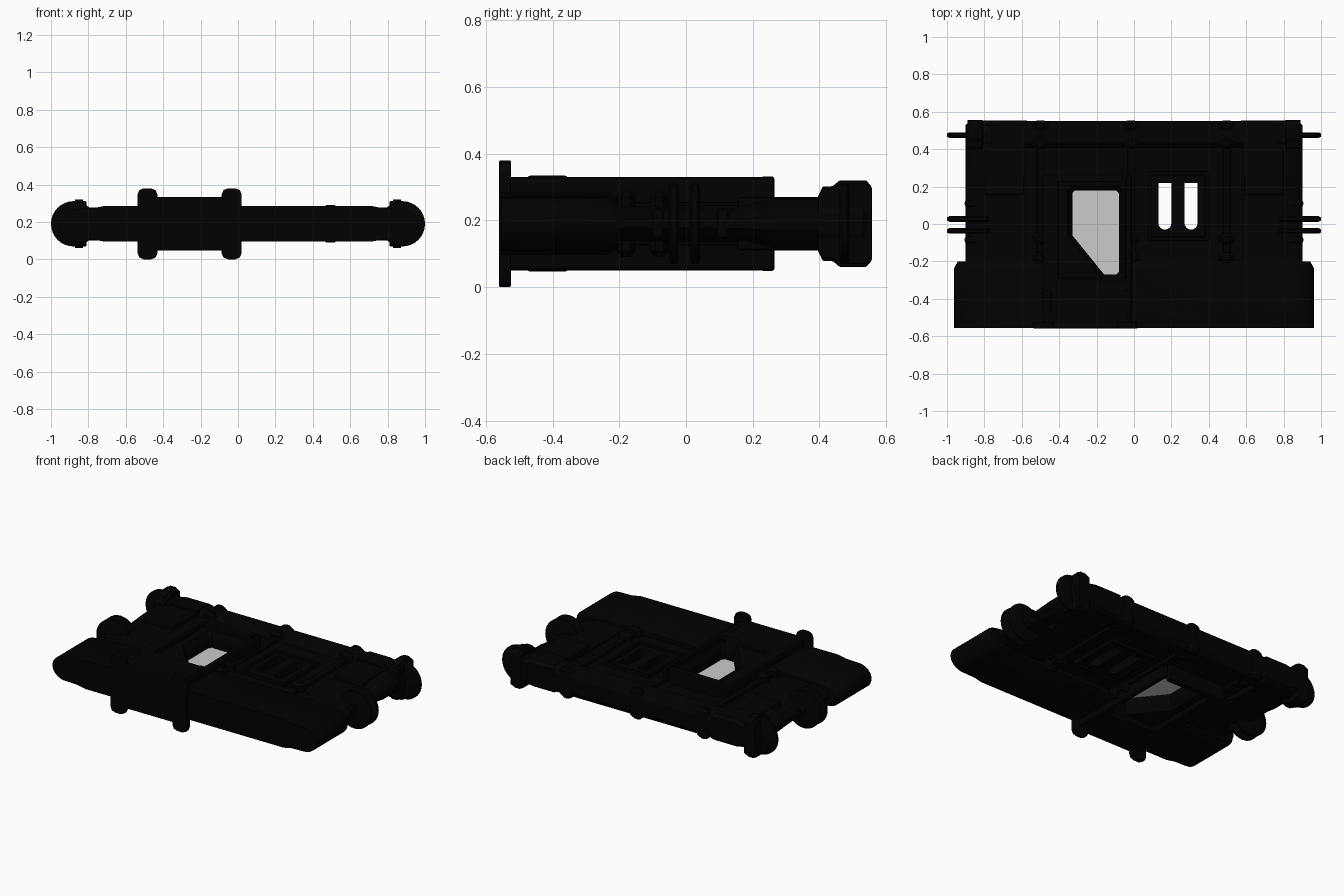
import bpy, bmesh, math

if "Cube" in bpy.data.objects:
    bpy.data.objects.remove(bpy.data.objects["Cube"])

ZC = 0.19  # mid-height of the symmetric panel


def material(name, v):
    m = bpy.data.materials.new(name)
    m.diffuse_color = (v, v, v, 1)
    m.use_nodes = True
    m.node_tree.nodes["Principled BSDF"].inputs["Base Color"].default_value = m.diffuse_color
    return m


BLACK = material("near black", 0.0004)
GREY = material("window grey", 0.6)


def loft(name, rings, mat=BLACK, bevel=0.0, smooth=False):
    """Closed solid through a list of equal-length point rings."""
    bm = bmesh.new()
    vs = [[bm.verts.new(p) for p in r] for r in rings]
    n = len(rings[0])
    for a, b in zip(vs, vs[1:]):
        for i in range(n):
            j = (i + 1) % n
            bm.faces.new((a[i], a[j], b[j], b[i]))
    bm.faces.new(vs[0])
    bm.faces.new(vs[-1])
    bmesh.ops.recalc_face_normals(bm, faces=bm.faces)
    me = bpy.data.meshes.new(name)
    bm.to_mesh(me)
    bm.free()
    ob = bpy.data.objects.new(name, me)
    bpy.context.collection.objects.link(ob)
    me.materials.append(mat)
    if bevel:
        md = ob.modifiers.new("bevel", 'BEVEL')
        md.width = bevel
        md.segments = 2
        md.limit_method = 'ANGLE'
    if smooth:
        bpy.context.view_layer.objects.active = ob
        ob.select_set(True)
        bpy.ops.object.shade_smooth_by_angle(angle=math.radians(35))
        ob.select_set(False)
    return ob


def place(p, axis, t):
    u, v = p
    return {'x': (t, u, v), 'y': (u, t, v), 'z': (u, v, t)}[axis]


def prism(name, pts, axis, a, b, **kw):
    return loft(name, [[place(p, axis, t) for p in pts] for t in (a, b)], **kw)


def box(name, x0, x1, y0, y1, h, bevel=0.008):
    """Box of half-height h about the mid plane."""
    return prism(name, [(x0, y0), (x1, y0), (x1, y1), (x0, y1)], 'z',
                 ZC - h, ZC + h, bevel=bevel)


def circle(cx, cy, r, n=24):
    return [(cx + r * math.cos(2 * math.pi * i / n),
             cy + r * math.sin(2 * math.pi * i / n)) for i in range(n)]


def end_profile(half):
    """Symmetric x-z outline from (x, dz) points running outwards to the tip."""
    right = [(x, ZC - h) for x, h in half] + [(x, ZC + h) for x, h in reversed(half)]
    return right + [(-x, z) for x, z in reversed(right)]


def cut(ob, *cutters):
    for c in cutters:
        md = ob.modifiers.new("cut", 'BOOLEAN')
        md.operation = 'DIFFERENCE'
        md.solver = 'EXACT'
        md.object = c


# window and slot cutters
window = [(-.33, .165), (-.315, .18), (-.095, .18), (-.08, .165), (-.08, -.255),
          (-.095, -.27), (-.16, -.27), (-.33, -.06)]
flared = [(-.385, .20), (-.355, .23), (-.06, .23), (-.03, .20), (-.03, -.28),
          (-.06, -.315), (-.185, -.315), (-.385, -.075)]
win_cut = loft("window_cutter", [[(x, y, z) for x, y in pts] for pts, z in
               ((flared, ZC - .16), (window, ZC - .06), (window, ZC + .06), (flared, ZC + .16))])
slots = []
for cx in (.165, .305):
    pts = [(cx + .035, .22), (cx - .035, .22)]
    pts += [(cx + .035 * math.cos(a), .005 + .035 * math.sin(a))
            for a in [math.pi + math.pi * i / 8 for i in range(9)]]
    slots.append(prism("slot_cutter", pts, 'z', -.1, .5))
for c in [win_cut] + slots:
    c.hide_render = True
    c.display_type = 'WIRE'

# main recessed panel
panel = box("main_panel", -.62, .62, -.22, .45, .042, 0)
cut(panel, win_cut, *slots)

# rounded front slab, narrowing slightly at its rear edge
arc = [(.865 + .097 * math.sin(a), .08 * math.cos(a))
       for a in [math.radians(12 * i) for i in range(8)]]
outline = end_profile([(.72, .094), (.78, .082)] + arc)
slab = loft("front_slab", [[(x * k, y, ZC + (z - ZC) * h) for x, z in outline]
                           for y, k, h in ((-.555, 1, 1), (-.235, 1, 1), (-.2, .98, .75))],
            smooth=True)
cut(slab, win_cut)

# window surround between two raised side rails
frame = box("window_surround", -.47, -.035, -.34, .225, .105, .006)
front = box("frame_front_block", -.485, -.025, -.55, -.29, .14, .01)
for ob in (frame, front):
    cut(ob, win_cut)
prism("window_pane", window, 'z', ZC - .006, ZC + .006, mat=GREY)
box("frame_rear_lip", -.45, -.06, .225, .265, .142)
for x0, x1 in ((-.49, -.40), (-.045, -.012)):
    box("frame_side_rail", x0, x1, -.53, .265, .14, .015)
for x in (-.465, -.05):
    box("frame_pad", x - .022, x + .022, -.475, -.355, .144)

# front end plate with rounded lugs
box("front_plate", -.535, .015, -.56, -.527, .143, .01)
for x0, x1 in ((-.538, -.43), (-.088, .02)):
    h, c = .19, .035
    pts = [(x0, ZC - h + c), (x0 + .01, ZC - h + .01), (x0 + c, ZC - h),
           (x1 - c, ZC - h), (x1 - .01, ZC - h + .01), (x1, ZC - h + c)]
    pts += [(x, 2 * ZC - z) for x, z in reversed(pts)]
    prism("front_lug", pts, 'y', -.56, -.525, bevel=.004)

# raised panel around the slots, with a low border
slot_panel = box("slot_panel", .09, .38, -.07, .26, .056)
cut(slot_panel, *slots)
for x in (.075, .385):
    box("slot_border", x, x + .018, -.09, .28, .065, .004)
for y in (-.09, .262):
    box("slot_border", .075, .403, y, y + .018, .065, .004)

# rear cross bar
yz = [(.41, ZC - .05), (.435, ZC - .088), (.52, ZC - .088), (.55, ZC - .05),
      (.55, ZC + .05), (.52, ZC + .088), (.435, ZC + .088), (.41, ZC + .05)]
prism("rear_bar", yz, 'x', -.87, .87, bevel=.006)

# vertical ribs with clamps
for x in (-.5, -.015, .495):
    box("rib", x - .02, x + .02, -.2, .43, .065)
    for y in (.525, .43, -.08, -.18):
        rings = [[(x + px * k, y + py * k, ZC + dz) for px, py in
                  ((-.045, -.012), (-.02, -.028), (.02, -.028), (.045, -.012),
                   (.045, .012), (.02, .028), (-.02, .028), (-.045, .012))]
                 for dz, k in ((-.1, .5), (-.082, 1), (.082, 1), (.1, .5))]
        loft("rib_clamp", rings)

# ends, built for both sides
for s in (-1, 1):
    # side rail with sloped outer edge, growing thicker towards the rear
    side = [(.58, -.08), (.78, -.08), (.87, -.05), (.9, -.02),
            (.9, .02), (.87, .05), (.78, .08), (.58, .08)]
    loft("side_rail", [[(s * x, y, ZC + z * k) for x, z in side] for y, k in
                       ((-.21, .65), (.17, .7), (.265, 1), (.5, 1))])
    # thicker rear corner block with a trimmed outer corner
    corner = [(.585, -.09), (.74, -.09), (.80, -.078), (.88, -.06), (.9, -.03),
              (.9, .03), (.88, .06), (.80, .078), (.74, .09), (.585, .09)]
    loft("corner_block", [[(s * x * k, y, ZC + z * h) for x, z in corner] for y, k, h in
                          ((.40, 1, 1), (.53, 1, 1), (.553, .975, .8))])
    a, b = sorted((s * .59, s * .80))
    box("corner_plate", a, b, .155, .42, .08)
    # stepped corner clamp
    clamp = [(.395, -.08), (.41, -.112), (.44, -.112), (.46, -.13), (.54, -.13), (.557, -.11)]
    for half, k in ((.04, .93), (.022, 1)):
        pts = [(y, ZC + z * k) for y, z in clamp] + [(y, ZC - z * k) for y, z in reversed(clamp)]
        prism("corner_clamp", pts, 'x', s * (.85 - half), s * (.85 + half), bevel=.005)
    # thin round bumper discs
    for y in (.475, .027, -.037):
        rings = [[(px, y + d, pz) for px, pz in circle(s * .879, ZC, r, 32)]
                 for d, r in ((-.015, .108), (-.008, .121), (.008, .121), (.015, .108))]
        loft("bumper_disc", rings, smooth=True)
    # small side clamps beside the discs
    for y in (-.085, .11):
        a, b = sorted((s * .80, s * .905))
        box("side_clamp", a, b, y - .018, y + .018, .045, .012)
